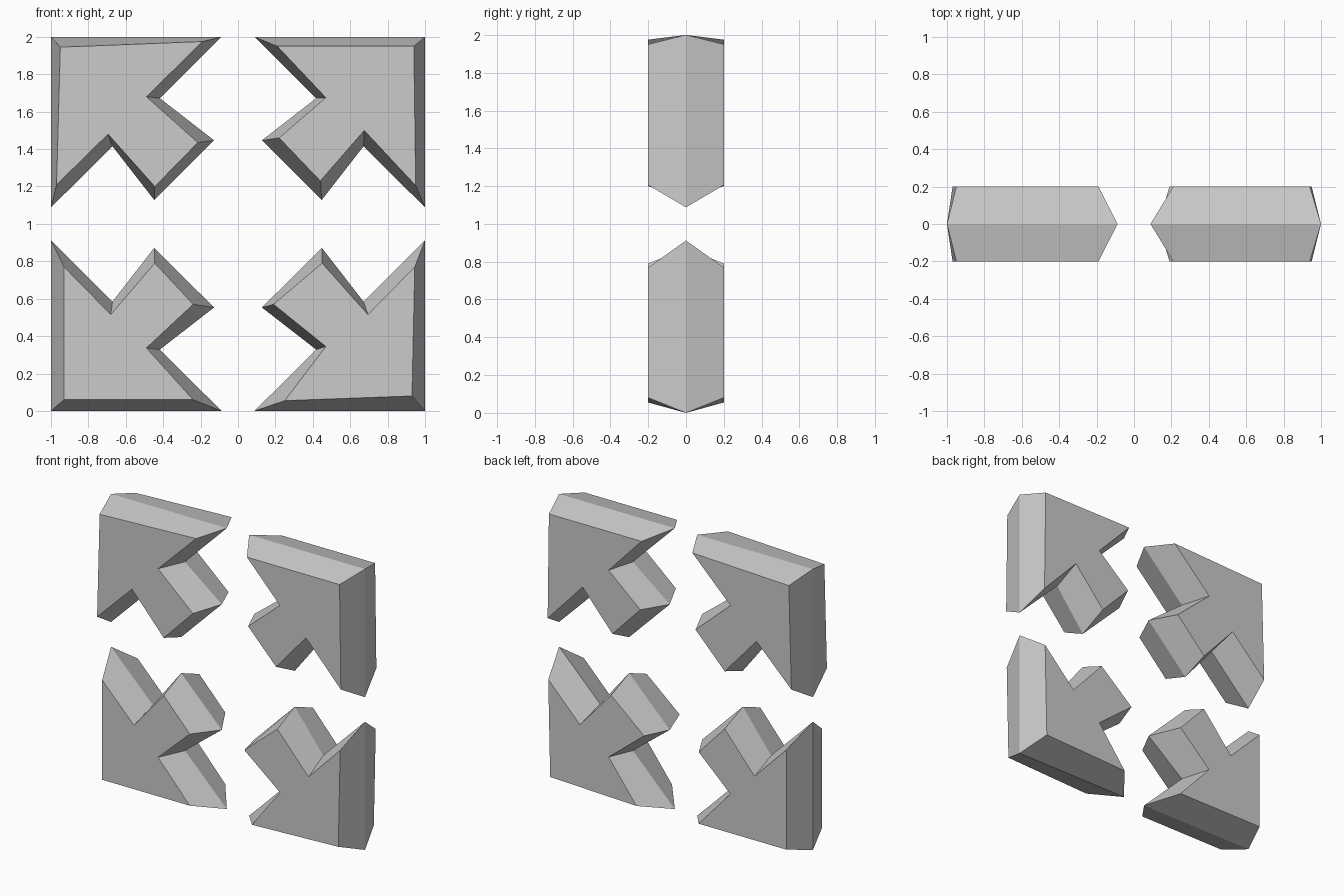
import bpy, bmesh

if "Cube" in bpy.data.objects:
    bpy.data.objects.remove(bpy.data.objects["Cube"])

# Shared ridge outline of one arrow (x, height from centre), mirrored into each corner.
# Order: corner, side tip, notch, shaft side, shaft end, notch, lower tip
RIDGE = [(1, 1), (0.088, 1), (0.418, 0.672), (0.128, 0.447),
         (0.448, 0.128), (0.671, 0.415), (1, 0.088)]
HALF_DEPTH = 0.2

# Hand-cut flat face outline of each arrow (x, z), same point order
ARROWS = {
    "arrow_top_left": (-1, 1, [(-0.95, 1.945), (-0.19, 1.975), (-0.49, 1.68), (-0.215, 1.435),
                               (-0.445, 1.20), (-0.695, 1.48), (-0.97, 1.21)]),
    "arrow_top_right": (1, 1, [(0.94, 1.95), (0.21, 1.95), (0.47, 1.675), (0.22, 1.46),
                               (0.44, 1.23), (0.675, 1.50), (0.95, 1.205)]),
    "arrow_bottom_left": (-1, -1, [(-0.93, 0.06), (-0.24, 0.06), (-0.49, 0.337), (-0.24, 0.57),
                                   (-0.445, 0.79), (-0.68, 0.515), (-0.93, 0.77)]),
    "arrow_bottom_right": (1, -1, [(0.93, 0.08), (0.25, 0.055), (0.47, 0.345), (0.19, 0.57),
                                   (0.45, 0.79), (0.695, 0.515), (0.945, 0.77)]),
}


def arrow(name, sx, sz, face):
    """Solid with a ridge at mid depth and bevels to a flat front and back."""
    bm = bmesh.new()
    ridge = [(x * sx, 1 + z * sz) for x, z in RIDGE]
    loops = [[bm.verts.new((x, y, z)) for x, z in pts]
             for pts, y in ((face, -HALF_DEPTH), (ridge, 0), (face, HALF_DEPTH))]
    # Bevelled sides
    for a, b in zip(loops, loops[1:]):
        for i in range(len(a)):
            j = (i + 1) % len(a)
            bm.faces.new((a[i], a[j], b[j], b[i]))
    # Flat front and back
    bm.faces.new(loops[0][::-1])
    bm.faces.new(loops[2])
    bmesh.ops.recalc_face_normals(bm, faces=bm.faces)
    mesh = bpy.data.meshes.new(name)
    bm.to_mesh(mesh)
    bm.free()
    bpy.context.collection.objects.link(bpy.data.objects.new(name, mesh))


for part, (sx, sz, face) in ARROWS.items():
    arrow(part, sx, sz, face)
